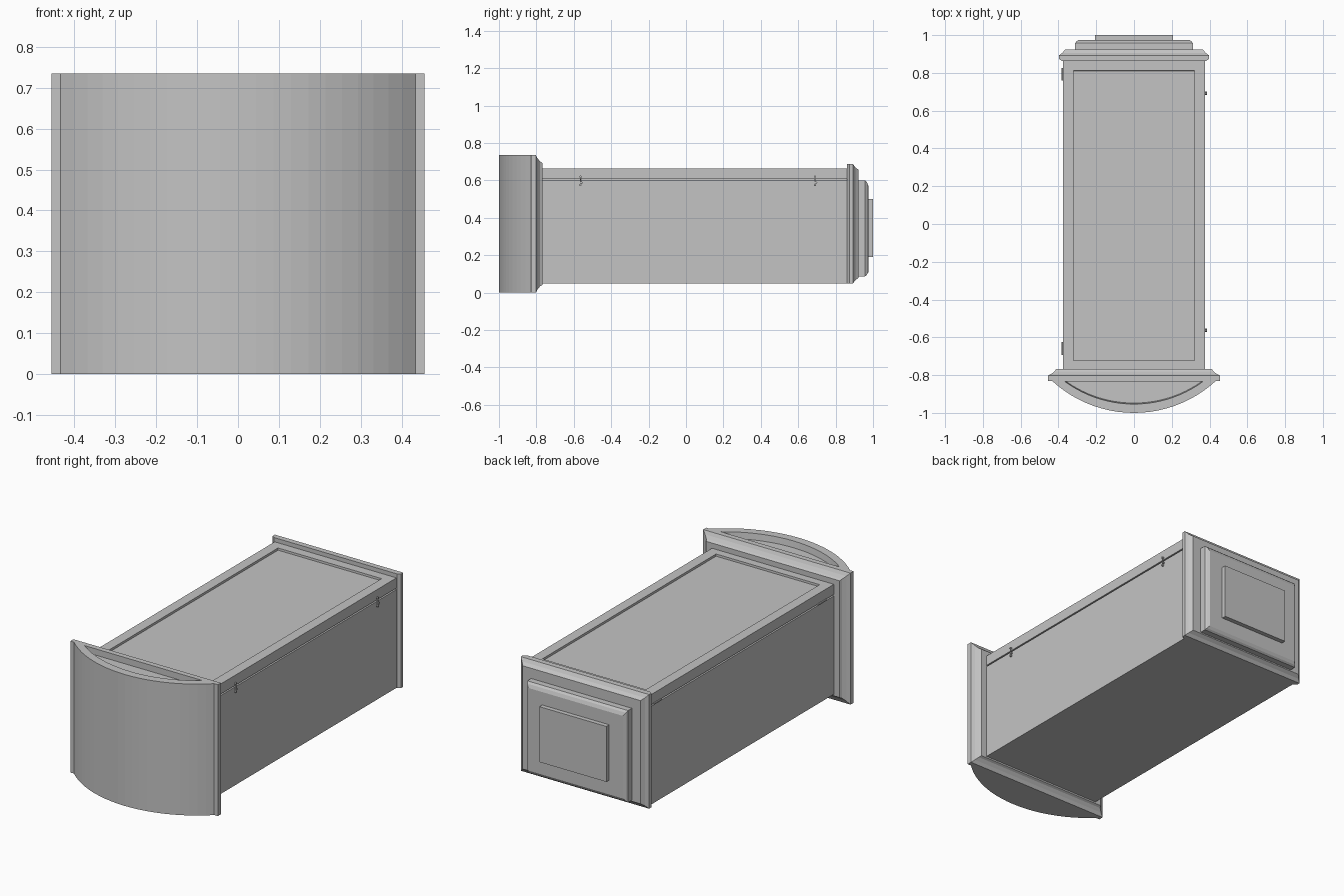
import bpy, bmesh, math

cube = bpy.data.objects.get("Cube")
if cube:
    bpy.data.objects.remove(cube, do_unlink=True)

GREY = (0.55, 0.55, 0.55, 1.0)
grey = bpy.data.materials.new("plain grey")
grey.use_nodes = True
grey.diffuse_color = GREY
bsdf = next(n for n in grey.node_tree.nodes if n.type == 'BSDF_PRINCIPLED')
bsdf.inputs["Base Color"].default_value = GREY


def finish(name, bm):
    bmesh.ops.recalc_face_normals(bm, faces=bm.faces)
    mesh = bpy.data.meshes.new(name)
    bm.to_mesh(mesh)
    bm.free()
    mesh.materials.append(grey)
    obj = bpy.data.objects.new(name, mesh)
    bpy.context.collection.objects.link(obj)
    return obj


def skin(bm, loops):
    """Join matching vertex loops and cap both ends."""
    rings = [[bm.verts.new(p) for p in loop] for loop in loops]
    n = len(rings[0])
    for a, b in zip(rings, rings[1:]):
        for i in range(n):
            j = (i + 1) % n
            bm.faces.new((a[i], a[j], b[j], b[i]))
    bm.faces.new(rings[0])
    bm.faces.new(rings[-1])


def panel(name, rings):
    """Moulded panel: rectangles (y, half width, bottom, top) stacked along y."""
    bm = bmesh.new()
    skin(bm, [[(-w, y, lo), (w, y, lo), (w, y, hi), (-w, y, hi)]
              for y, w, lo, hi in rings])
    return finish(name, bm)


def bow(half, back, tip, steps=22):
    """Outline of a shallow circular bow closed by a straight back."""
    sag = back - tip
    radius = (half * half + sag * sag) / (2 * sag)
    sweep = math.asin(half / radius)
    angles = [sweep * (2 * i / steps - 1) for i in range(steps + 1)]
    return [(radius * math.sin(a), tip + radius - radius * math.cos(a))
            for a in angles]


def prism(name, low, z0, high, z1):
    bm = bmesh.new()
    skin(bm, [[(x, y, z0) for x, y in low], [(x, y, z1) for x, y in high]])
    return finish(name, bm)


def rod(name, start, radius, length, axis):
    bm = bmesh.new()
    loops = []
    for offset in (-length / 2, length / 2):
        loop = []
        for i in range(10):
            a = math.tau * i / 10
            p = [radius * math.cos(a), radius * math.sin(a)]
            p.insert(axis, offset)
            loop.append([s + c for s, c in zip(start, p)])
        loops.append(loop)
    skin(bm, loops)
    return finish(name, bm)


# Main box and the recessed seam below its lid
SIDE, FRONT, BACK = 0.377, -0.78, 0.868
SEAM, LID_TOP = 0.605, 0.665
panel("box_body", [(y, SIDE, 0.05, SEAM - 0.005) for y in (FRONT, BACK)])
panel("lid_seam", [(y, SIDE - 0.012, SEAM - 0.01, SEAM + 0.01) for y in (FRONT, BACK)])

# Lid with a sunken centre panel
lid = panel("lid", [(y, SIDE, SEAM + 0.003, LID_TOP) for y in (FRONT, BACK)])
bm = bmesh.new()
bm.from_mesh(lid.data)
top = max(bm.faces, key=lambda f: f.calc_center_median().z)
bmesh.ops.inset_region(bm, faces=[top], thickness=0.08)
bmesh.ops.inset_region(bm, faces=[top], thickness=0.001, depth=-0.012)
bm.to_mesh(lid.data)
bm.free()

# Front frame with a coved rear edge
panel("front_frame", [
    (-0.83, 0.456, 0.0, 0.735), (-0.803, 0.456, 0.0, 0.735),
    (-0.793, 0.437, 0.018, 0.717), (-0.78, 0.42, 0.034, 0.701),
    (-0.768, 0.413, 0.041, 0.694)])

# Bowed front with a shallow crescent tray in its top
outline = bow(0.435, -0.829, -1.0)
front = prism("bowed_front", outline, 0.0, outline, 0.735)
cutter = prism("tray_cutter", bow(0.36, -0.833, -0.948), 0.70,
               bow(0.374, -0.833, -0.959), 0.77)
cutter.hide_render = True
cut = front.modifiers.new("tray", 'BOOLEAN')
cut.operation = 'DIFFERENCE'
cut.solver = 'EXACT'
cut.object = cutter
bpy.context.view_layer.objects.active = front
bpy.ops.object.modifier_apply(modifier=cut.name)
bpy.data.objects.remove(cutter, do_unlink=True)

# Stepped back panels
panel("back_plate", [
    (0.862, 0.38, 0.05, 0.688), (0.874, 0.397, 0.05, 0.688),
    (0.893, 0.397, 0.05, 0.688), (0.905, 0.38, 0.066, 0.67),
    (0.923, 0.365, 0.08, 0.657)])
panel("back_raised_panel", [
    (0.92, 0.312, 0.087, 0.60), (0.957, 0.312, 0.087, 0.60),
    (0.967, 0.305, 0.095, 0.59), (0.975, 0.293, 0.11, 0.572)])
panel("back_centre_panel", [(0.97, 0.207, 0.19, 0.50), (1.0, 0.207, 0.19, 0.50)])

# Hook latches on the left side
for end, y in (("front", -0.565), ("rear", 0.69)):
    rod(f"{end}_latch_hook", (SIDE + 0.005, y, 0.596), 0.003, 0.052, 2)
    for part, dy, z in (("pivot", 0, 0.62), ("catch", 0, 0.575), ("finger", 0.006, 0.588)):
        rod(f"{end}_latch_{part}", (SIDE + 0.004, y + dy, z), 0.006, 0.01, 0)

# Hinges on the right side
for end, y in (("front", -0.66), ("rear", 0.793)):
    rod(f"{end}_hinge", (-SIDE, y, SEAM), 0.006, 0.068, 1)
